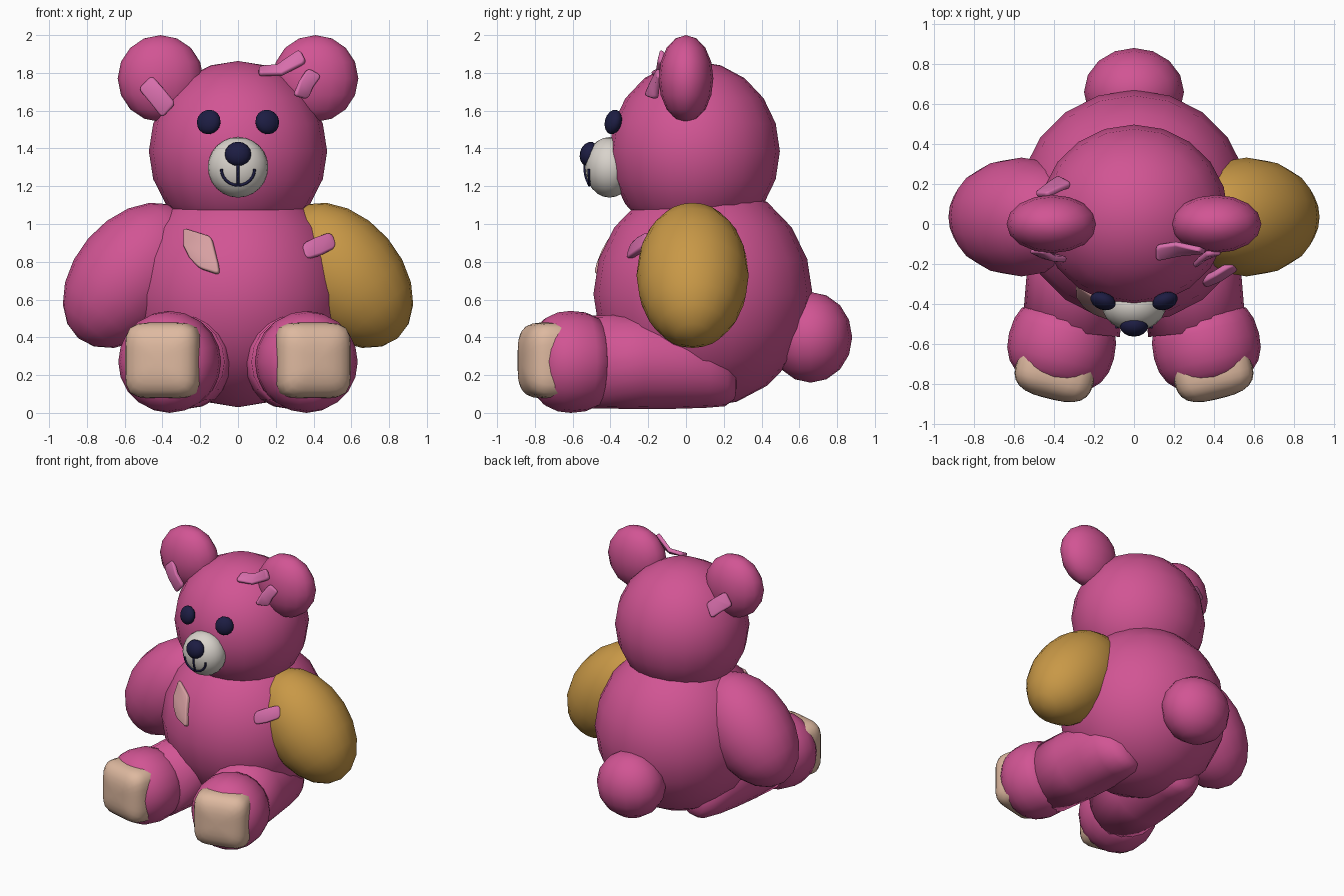
import bpy, bmesh, math
from mathutils import Matrix, Vector

if "Cube" in bpy.data.objects:
    bpy.data.objects.remove(bpy.data.objects["Cube"])


def mat(name, r, g, b):
    m = bpy.data.materials.new(name)
    m.diffuse_color = (r, g, b, 1)
    m.use_nodes = True
    m.node_tree.nodes["Principled BSDF"].inputs["Base Color"].default_value = m.diffuse_color
    return m


PINK = mat("pink_fur", .64, .09, .295)
GOLD = mat("gold_fur", .58, .315, .062)
CREAM = mat("cream_muzzle", .69, .65, .60)
TAN = mat("tan_pad", .73, .485, .35)
ROSE = mat("rose_patch", .68, .35, .36)
STRIP = mat("light_pink_strip", .68, .156, .41)
NAVY = mat("navy", .012, .012, .055)


def finish(name, bm, material):
    bmesh.ops.recalc_face_normals(bm, faces=bm.faces)
    me = bpy.data.meshes.new(name)
    for f in bm.faces:
        f.smooth = True
    bm.to_mesh(me)
    bm.free()
    me.materials.append(material)
    ob = bpy.data.objects.new(name, me)
    bpy.context.collection.objects.link(ob)
    return ob


def blob(name, loc, radii, material, rot=(0, 0, 0), seg=16, rings=8, power=2):
    """Ellipsoid; power above 2 makes a rounded cushion facing y."""
    bm = bmesh.new()
    bmesh.ops.create_uvsphere(bm, u_segments=seg, v_segments=rings, radius=1)
    if power > 2:
        bmesh.ops.rotate(bm, verts=bm.verts, matrix=Matrix.Rotation(math.pi / 2, 3, 'X'))
        for v in bm.verts:
            x, y, z = v.co
            r = math.hypot(x, z)
            n = (abs(x) ** power + abs(z) ** power) ** (1 / power)
            k = r / n if n > 1e-5 else 1
            fill = (abs(y) ** 3 + r ** 3) ** (1 / 3)
            v.co = Vector((x * k, y, z * k)) / fill
    bmesh.ops.scale(bm, verts=bm.verts, vec=radii)
    ob = finish(name, bm, material)
    ob.location = loc
    ob.rotation_euler = rot
    return ob


def lathe_y(name, rows, loc, turn, material, seg=20):
    """Round form along local y from rows of (y, radius, z shift)."""
    bm = bmesh.new()
    loops = []
    for y, r, dz in rows:
        loops.append([bm.verts.new((r * math.cos(2 * math.pi * i / seg), y,
                                    dz + r * math.sin(2 * math.pi * i / seg)))
                      for i in range(seg)])
    for a, b in zip(loops, loops[1:]):
        for i in range(seg):
            j = (i + 1) % seg
            bm.faces.new((a[i], a[j], b[j], b[i]))
    bm.faces.new(loops[0])
    bm.faces.new(loops[-1])
    ob = finish(name, bm, material)
    ob.location = loc
    ob.rotation_euler = (0, 0, turn)
    return ob


def strip(name, rows, material, thick=.03, corner=.022):
    """Thin bent patch with round corners through rows of (centre, half width vector)."""
    bm = bmesh.new()
    edges = []
    for c, w in rows:
        c, w = Vector(c), Vector(w)
        edges.append((bm.verts.new(c - w), bm.verts.new(c + w)))
    for a, b in zip(edges, edges[1:]):
        bm.faces.new((a[0], a[1], b[1], b[0]))
    bmesh.ops.bevel(bm, geom=[*edges[0], *edges[-1]], offset=corner, segments=3,
                    profile=.5, affect='VERTICES')
    ob = finish(name, bm, material)
    s = ob.modifiers.new("thickness", 'SOLIDIFY')
    s.thickness, s.offset = thick, 0
    b = ob.modifiers.new("soft_edges", 'BEVEL')
    b.width, b.segments, b.limit_method, b.angle_limit = .01, 2, 'ANGLE', .9
    return ob


# Torso, head and tail
BODY_C, BODY_R = (0, .09, .63), (.58, .58, .6)
blob("body", BODY_C, BODY_R, PINK, seg=20, rings=10)
blob("head", (0, .045, 1.385), (.472, .452, .478), PINK, seg=20, rings=10)
blob("tail", (0, .66, .4), (.25, .22, .24), PINK)

# Paired limbs, ears and eyes
FOOT = [(-.18, .03, 0), (-.172, .12, 0), (-.14, .195, 0), (-.1, .235, 0), (-.04, .262, 0),
        (.03, .27, 0), (.11, .262, 0), (.17, .238, 0), (.195, .19, 0)]
LEG = [(.1, .245, 0), (.4, .25, 0), (.6, .24, -.008), (.75, .215, -.028),
       (.85, .165, -.07), (.9, .1, -.1), (.91, .03, -.11)]
for s, side in ((-1, "right"), (1, "left")):
    blob(side + "_ear", (s * .41, 0, 1.77), (.227, .145, .23), PINK)
    blob(side + "_arm", (s * .563, .035, .728), (.302, .297, .437),
         GOLD if s > 0 else PINK, (0, -s * .707, 0), 20, 10)
    ankle = Vector((s * .37, -.64, .27))
    turn = s * .24
    lathe_y(side + "_foot", FOOT, ankle, turn, PINK)
    lathe_y(side + "_leg", LEG, (s * .325, -.64, .27), s * .1, PINK)
    pad = ankle + Matrix.Rotation(turn, 3, 'Z') @ Vector((0, -.1, .008))
    blob(side + "_foot_pad", pad, (.2, .14, .2), TAN, (0, 0, turn), 32, 16, 5)
    blob(side + "_eye", (s * .155, -.385, 1.54), (.066, .042, .066), NAVY, (-.25, 0, s * .34))

# Muzzle and nose
MZ_C, MZ_R = (0, -.405, 1.3), (.16, .13, .16)
blob("muzzle", MZ_C, MZ_R, CREAM, seg=24, rings=12)
blob("nose", (0, -.512, 1.37), (.07, .05, .066), NAVY, (-.25, 0, 0))


def on_ellipsoid(x, z, c, r, lift):
    """Front surface point of an ellipsoid at x, z."""
    k = 1 - ((x - c[0]) / r[0]) ** 2 - ((z - c[2]) / r[2]) ** 2
    return Vector((x, c[1] - r[1] * math.sqrt(max(k, 0)) - lift, z))


# Mouth lines lying on the muzzle
smile = [(.088 * math.cos(a), 1.29 - .085 * math.sin(a))
         for a in (math.pi * i / 12 for i in range(13))]
stem = [(0, 1.33 - .025 * i) for i in range(6)]
cu = bpy.data.curves.new("mouth", 'CURVE')
cu.dimensions = '3D'
cu.bevel_depth, cu.bevel_resolution, cu.use_fill_caps = .0075, 1, True
for line in (smile, stem):
    sp = cu.splines.new('POLY')
    sp.points.add(len(line) - 1)
    for p, (x, z) in zip(sp.points, line):
        p.co = (*on_ellipsoid(x, z, MZ_C, MZ_R, .002), 1)
cu.materials.append(NAVY)
mouth = bpy.data.objects.new("mouth", cu)
bpy.context.collection.objects.link(mouth)
bpy.context.view_layer.objects.active = mouth
mouth.select_set(True)
bpy.ops.object.convert(target='MESH')

# Chest patch following the belly
chest = []
for (xl, zl), (xr, zr) in (((-.287, .975), (-.14, .93)), ((-.285, .88), (-.12, .85)),
                           ((-.255, .82), (-.105, .79)), ((-.205, .765), (-.095, .73))):
    a, b = (on_ellipsoid(x, z, BODY_C, BODY_R, 0) for x, z in ((xl, zl), (xr, zr)))
    chest.append(((a + b) / 2, (b - a) / 2))
strip("chest_patch", chest, ROSE, .036, .025)

# Mending strips at the ears and the gold arm
strip("right_ear_front_strip", [((-.365, -.17, 1.6), (.035, -.01, .038)),
                                ((-.43, -.165, 1.68), (.038, -.01, .033)),
                                ((-.49, -.13, 1.75), (.035, 0, .035))], STRIP)
strip("right_ear_back_strip", [((-.345, .215, 1.64), (.035, -.02, .04)),
                               ((-.4, .185, 1.69), (.035, -.01, .04)),
                               ((-.465, .145, 1.74), (.03, 0, .045))], STRIP)
strip("left_ear_top_strip", [((.11, -.145, 1.81), (0, -.038, -.018)),
                             ((.22, -.125, 1.815), (.012, -.03, -.025)),
                             ((.345, -.132, 1.89), (.018, -.005, -.035))], STRIP)
strip("left_ear_front_strip", [((.33, -.185, 1.67), (.036, .03, -.01)),
                               ((.36, -.165, 1.74), (.036, .015, -.015)),
                               ((.405, -.14, 1.805), (.036, 0, -.02))], STRIP)
strip("left_arm_strip", [((.345, -.295, .85), (.01, -.012, -.04)),
                         ((.42, -.26, .88), (.015, -.014, -.045)),
                         ((.505, -.205, .915), (.015, -.012, -.04))], STRIP, .035, .03)
